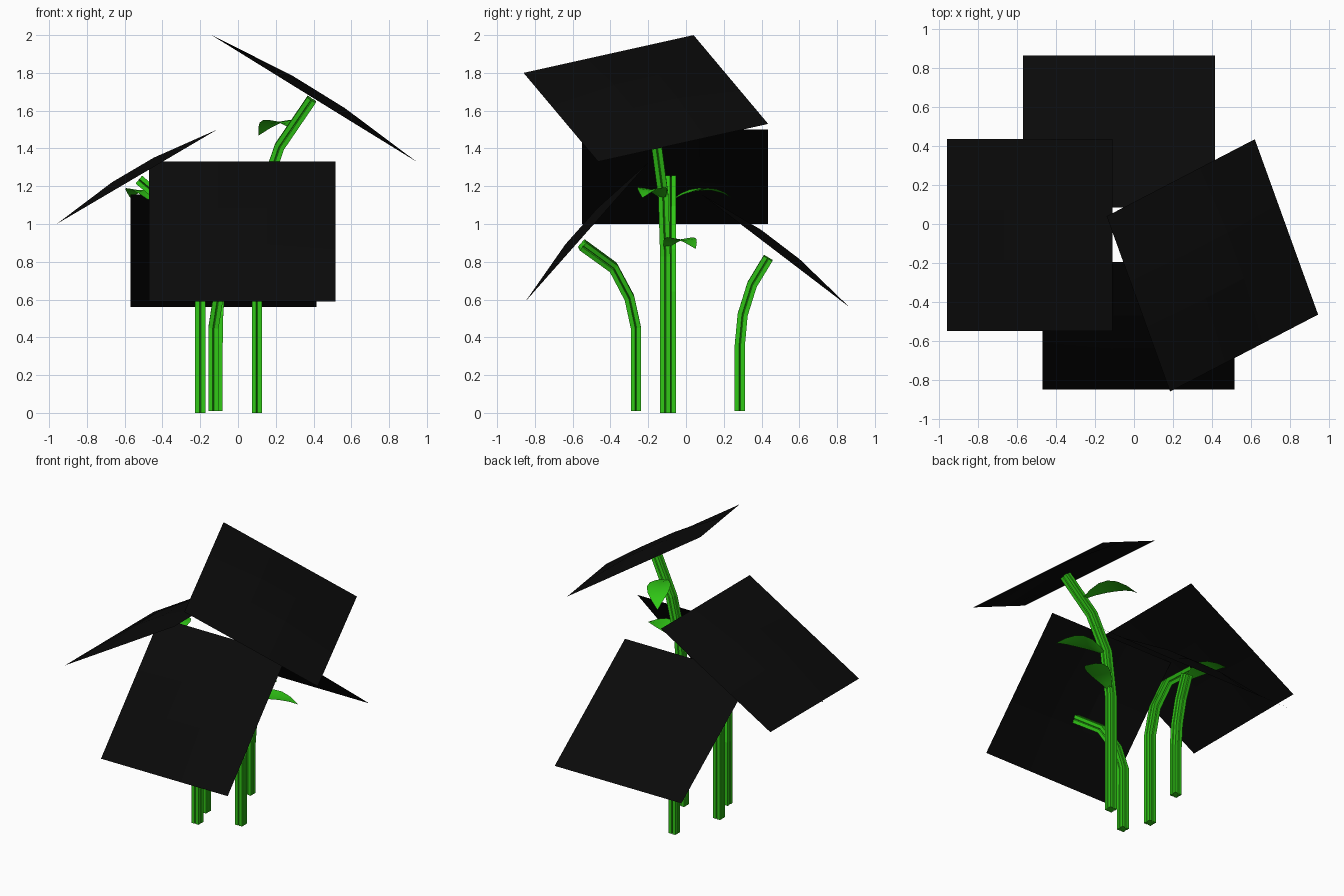
import bpy, bmesh, math
from mathutils import Vector

if "Cube" in bpy.data.objects:
    bpy.data.objects.remove(bpy.data.objects["Cube"])


def material(name, color):
    m = bpy.data.materials.new(name)
    m.diffuse_color = color
    m.use_nodes = True
    m.node_tree.nodes["Principled BSDF"].inputs["Base Color"].default_value = m.diffuse_color
    return m


green = material("leaf_green", (0.03, 0.58, 0.008, 1))
black = material("bloom_black", (0.003, 0.003, 0.003, 1))


def finish(bm, name, mat):
    mesh = bpy.data.meshes.new(name)
    bm.to_mesh(mesh)
    bm.free()
    mesh.materials.append(mat)
    ob = bpy.data.objects.new(name, mesh)
    bpy.context.collection.objects.link(ob)
    return ob


def bloom(name, corner, side_a, side_b, inset=0.37, rise=0.042):
    """Tilted square card with a raised middle."""
    bm = bmesh.new()
    c, a, b = Vector(corner), Vector(side_a), Vector(side_b)
    n = a.cross(b).normalized()
    if n.z < 0:
        a, b, n = b, a, -n
    ts = (0, inset, 1 - inset, 1)
    g = [[bm.verts.new(c + a * s + b * t + n * (rise if i in (1, 2) and j in (1, 2) else 0))
          for j, t in enumerate(ts)] for i, s in enumerate(ts)]
    for i in range(3):
        for j in range(3):
            bm.faces.new((g[i][j], g[i + 1][j], g[i + 1][j + 1], g[i][j + 1]))
    finish(bm, name, black)


def stem(name, points, r=0.027):
    """Square stalk with a groove down each side, swept along points."""
    bm = bmesh.new()
    pts = [Vector(p) for p in points]
    corner = [(-1, -1), (-0.15, -1), (0, -0.55), (0.15, -1)]
    profile = []
    for k in range(4):
        co, si = round(math.cos(k * math.pi / 2)), round(math.sin(k * math.pi / 2))
        profile += [(x * co - y * si, x * si + y * co) for x, y in corner]
    rings = []
    for i, p in enumerate(pts):
        tan = Vector()
        if i:
            tan += (p - pts[i - 1]).normalized()
        if i < len(pts) - 1:
            tan += (pts[i + 1] - p).normalized()
        if i == 0:
            tan = Vector((0, 0, 1))
        q = Vector((0, 0, 1)).rotation_difference(tan)
        rings.append([bm.verts.new(p + q @ Vector((x * r, y * r, 0))) for x, y in profile])
    m = len(profile)
    for lo, hi in zip(rings, rings[1:]):
        for k in range(m):
            bm.faces.new((lo[k], lo[(k + 1) % m], hi[(k + 1) % m], hi[k]))
    bm.faces.new(rings[0][::-1])
    bm.faces.new(rings[-1])
    finish(bm, name, green)


def leaf(name, base, mid, tip, width=0.15):
    """Arched leaf passing through base, mid and tip."""
    bm = bmesh.new()
    a, m, c = Vector(base), Vector(mid), Vector(tip)
    ctrl = 2 * m - (a + c) / 2
    d = c - a
    side = Vector((-d.y, d.x, 0)).normalized()
    widths = (0.12, 0.55, 0.88, 1.0, 0.85, 0.5, 0.03)
    rows = []
    for i, w in enumerate(widths):
        t = i / (len(widths) - 1)
        p = a * (1 - t) ** 2 + ctrl * 2 * t * (1 - t) + c * t * t
        h = w * width / 2
        drop = Vector((0, 0, h * 0.15))
        rows.append([bm.verts.new(v) for v in (p - side * h, p - drop, p + side * h)])
    for lo, hi in zip(rows, rows[1:]):
        for k in range(2):
            bm.faces.new((lo[k], hi[k], hi[k + 1], lo[k + 1]))
    for f in bm.faces:
        f.smooth = True
    finish(bm, name, green)


# Blooms
bloom("tall_bloom", (-0.14, 0.04, 2.0), (0.76, 0.395, -0.47), (0.325, -0.90, -0.20))
bloom("left_bloom", (-0.96, -0.55, 1.0), (0.85, 0, 0.5), (0, 0.985, 0))
bloom("front_bloom", (-0.47, -0.85, 0.59), (0.985, 0, 0), (0, 0.655, 0.74))
bloom("back_bloom", (-0.57, 0.085, 1.155), (0.985, 0, 0), (0, 0.78, -0.595))

# Stems
stem("tall_stem", [(0.1, -0.11, 0), (0.1, -0.11, 0.83), (0.13, -0.12, 1.15),
                   (0.22, -0.155, 1.41), (0.39, -0.215, 1.66)])
stem("left_stem", [(-0.2, -0.08, 0), (-0.2, -0.08, 0.64), (-0.24, -0.08, 0.86),
                   (-0.34, -0.08, 1.08), (-0.525, -0.08, 1.235)])
stem("front_stem", [(-0.13, -0.265, 0.01), (-0.13, -0.265, 0.45), (-0.105, -0.30, 0.61),
                    (-0.06, -0.385, 0.77), (0.02, -0.55, 0.89)])
stem("back_stem", [(-0.108, 0.285, 0.01), (-0.108, 0.285, 0.36), (-0.105, 0.30, 0.52),
                   (-0.095, 0.35, 0.68), (-0.075, 0.435, 0.82)])

# Leaves
leaf("tall_leaf_top", (0.28, -0.175, 1.51), (0.20, 0.02, 1.55), (0.11, 0.16, 1.47))
leaf("tall_leaf_middle", (0.13, -0.12, 1.13), (0.30, -0.18, 1.195), (0.46, -0.23, 1.14))
leaf("tall_leaf_low", (0.10, -0.11, 0.87), (0.28, -0.03, 0.93), (0.43, 0.05, 0.87))
leaf("left_leaf", (-0.47, -0.07, 1.13), (-0.52, 0.09, 1.19), (-0.57, 0.24, 1.14))
